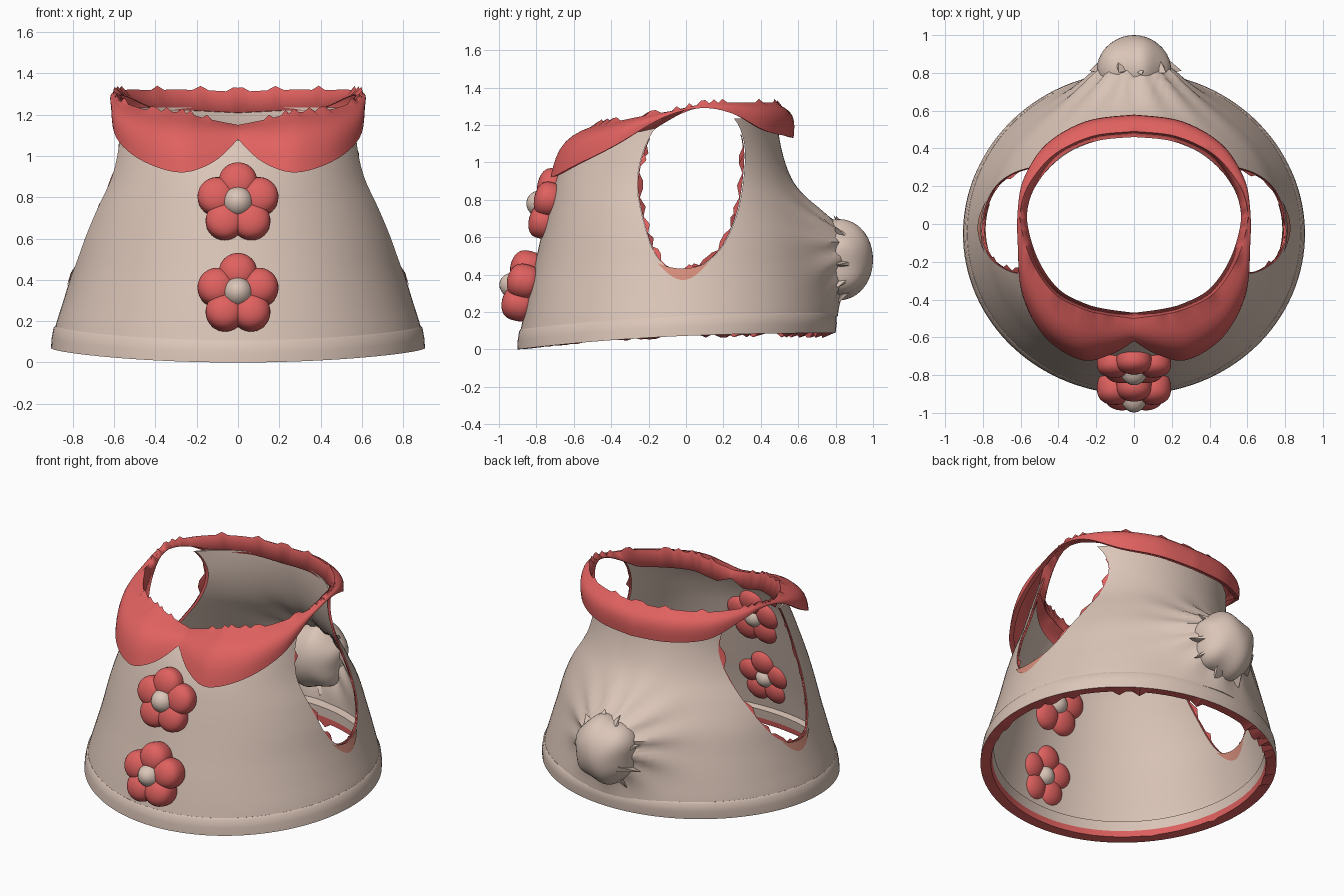
import bpy, bmesh, math, random
from math import sin, cos, pi
from mathutils import Vector, Matrix

random.seed(4)
cube = bpy.data.objects.get("Cube")
if cube:
    bpy.data.objects.remove(cube)


def material(name, rgb):
    m = bpy.data.materials.new(name)
    m.use_nodes = True
    m.diffuse_color = (*rgb, 1)
    m.node_tree.nodes["Principled BSDF"].inputs["Base Color"].default_value = (*rgb, 1)
    return m


BEIGE = material("beige cloth", (0.71, 0.56, 0.48))
CORAL = material("coral cloth", (0.74, 0.12, 0.115))
FADED = material("faded coral", (0.68, 0.27, 0.20))


def finish(name, bm, mats, angle=50):
    bmesh.ops.recalc_face_normals(bm, faces=bm.faces)
    me = bpy.data.meshes.new(name)
    bm.to_mesh(me)
    bm.free()
    ob = bpy.data.objects.new(name, me)
    bpy.context.collection.objects.link(ob)
    for m in mats:
        me.materials.append(m)
    bpy.ops.object.select_all(action="DESELECT")
    bpy.context.view_layer.objects.active = ob
    ob.select_set(True)
    bpy.ops.object.shade_smooth_by_angle(angle=math.radians(angle))
    return ob


def spline(keys, t):
    """Smooth curve through equally spaced keys, t counted in keys."""
    n = len(keys) - 1
    i = max(0, min(int(t), n - 1))
    f = t - i
    a, b, c, d = (Vector(keys[max(0, min(n, k))]) for k in range(i - 1, i + 3))
    return b + 0.5 * f * (c - a + f * (2 * a - 5 * b + 4 * c - d + f * (3 * (b - c) + d - a)))


def loft(rings, close_u=True, close_v=False):
    """Skin a list of point rings; returns the bmesh and faces by strip."""
    bm = bmesh.new()
    vs = [[bm.verts.new(p) for p in r] for r in rings]
    strips = []
    n = len(vs[0])
    for j in range(len(vs) if close_v else len(vs) - 1):
        a, b = vs[j], vs[(j + 1) % len(vs)]
        strips.append([bm.faces.new((a[i], a[(i + 1) % n], b[(i + 1) % n], b[i]))
                       for i in range(n if close_u else n - 1)])
    return bm, strips


# Body profile: half width, front y, back y at even heights
STEP = 0.15
PROFILE = [(.910, -.90, .79), (.89, -.875, .80), (.845, -.845, .78), (.80, -.81, .745),
           (.76, -.775, .70), (.705, -.74, .63), (.64, -.70, .56), (.605, -.63, .515),
           (.595, -.52, .49), (.595, -.47, .49)]


def surf(a, z, off=0.0):
    rx, yf, yb = spline(PROFILE, z / STEP)
    return Vector(((rx + off) * sin(a), (yf + yb) / 2 - ((yb - yf) / 2 + off) * cos(a), z))


def side_point(side, y, z, off):
    """Point on the body's left (1) or right (-1) flank at a given y and z."""
    _, yf, yb = spline(PROFILE, z / STEP)
    p = surf(math.acos((yf + yb - 2 * y) / (yb - yf)), z, off)
    return Vector((p.x * side, p.y, p.z))


def hem_z(a):
    return 0.087 * (1 - ((1 + cos(a)) / 2) ** 2.4)


def body_top(a):
    b = min(a, 2 * pi - a, 2 * pi / 3)
    return 1.075 + 0.08 * (1 - cos(1.5 * b))


COLS, ROWS = 128, 40
ANGLES = [2 * pi * i / COLS for i in range(COLS)]


# Body, pulled out and creased around the tail
def body_point(a, t):
    low = hem_z(a) + 0.09
    p = surf(a, low + (body_top(a) - low) * t)
    if cos(a) < 0:
        dx, dz = p.x / 0.27, (p.z - 0.55) / 0.22
        fold = 1 + 0.2 * sin(11 * math.atan2(dz, dx)) * min(1, math.hypot(dx, dz))
        p.y += 0.19 * fold * math.exp(-dx * dx - dz * dz)
    return p


bm, _ = loft([[body_point(a, j / ROWS) for a in ANGLES] for j in range(ROWS + 1)])
body = finish("body", bm, [BEIGE])
mod = body.modifiers.new("thickness", "SOLIDIFY")
mod.thickness, mod.offset = 0.015, -1

# Arm holes cut straight through both sides, leaving coral cut edges
HOLE = [(-.01, .43), (.1, .46), (.2, .56), (.28, .75), (.315, 1.0), (.3, 1.15), (.24, 1.25),
        (.13, 1.29), (0, 1.27), (-.1, 1.24), (-.18, 1.16), (-.24, 1.02), (-.26, .86),
        (-.22, .66), (-.17, .52), (-.1, .44)]
loop = HOLE[-1:] + HOLE + HOLE[:2]
outline = [spline(loop, 1 + k / 4) for k in range(4 * len(HOLE))]
bm, _ = loft([[(x, p[0], p[1]) for p in outline] for x in (-1.2, 1.2)])
bmesh.ops.holes_fill(bm, edges=bm.edges, sides=0)
cutter = finish("arm_hole_cutter", bm, [CORAL])
cutter.hide_render = True
cut = body.modifiers.new("arm holes", "BOOLEAN")
cut.object, cut.operation, cut.solver = cutter, "DIFFERENCE", "EXACT"
cut.material_mode = "TRANSFER"
bpy.ops.object.select_all(action="DESELECT")
bpy.context.view_layer.objects.active = body
body.select_set(True)
for m in list(body.modifiers):
    bpy.ops.object.modifier_apply(modifier=m.name)
bpy.data.objects.remove(cutter)
bpy.ops.object.shade_smooth_by_angle(angle=math.radians(40))

for side, word in ((1, "left"), (-1, "right")):
    # Facing patches under the arm holes, outside and inside
    for off, place in ((0.005, "outer"), (-0.02, "inner")):
        top, low = [], []
        for k in range(17):
            y = -0.15 + 0.27 * k / 16
            zt = 0.432 + 1.8 * (y + 0.02) ** 2
            top.append(side_point(side, y, zt, off))
            low.append(side_point(side, y, zt - 0.06 * sin(pi * k / 16) - 0.001, off))
        finish(f"{word}_{place}_arm_facing", loft([top, low], close_u=False)[0], [FADED])
    # Frayed coral threads along the edges of the arm holes
    edge, fray = [], []
    start = len(outline) * 9 // 16
    for k in range(len(outline)):
        y, z = outline[(start + k) % len(outline)]
        if z < 1.15:
            s = 1 - random.choice((.01, .02, .1))
            edge.append(side_point(side, y, z, -0.006))
            fray.append(side_point(side, 0.03 + (y - 0.03) * s, 0.87 + (z - 0.87) * (1 + s) / 2, -0.006))
    finish(word + "_arm_hole_fray", loft([edge, fray], close_u=False)[0], [CORAL])

# Hem band: beige walls, coral underside and frayed inner fold
section = [(-.06, .10), (.001, .108), (.007, .098), (.006, .05), (.002, 0), (-.06, .004), (-.062, .04)]
rings = []
for off, up in section:
    rings.append([])
    for a in ANGLES:
        p = surf(a, hem_z(a) + up, off)
        if off < 0 and up < 0.02:
            p.z -= random.choice((0, 0, 0.03)) * (1 - cos(a)) / 2
        rings[-1].append(p)
bm, strips = loft(rings, close_v=True)
for f in strips[4] + strips[5]:
    f.material_index = 1
finish("hem", bm, [BEIGE, CORAL], 35)

# Collar: inner edge and outer edge from front to back, mirrored
INNER = [(0, -.5, 1.15), (.15, -.48, 1.18), (.27, -.45, 1.21), (.42, -.37, 1.22),
         (.53, -.22, 1.25), (.59, -.05, 1.28), (.6, .08, 1.31), (.55, .22, 1.32),
         (.42, .37, 1.32), (.22, .465, 1.32), (0, .49, 1.31)]
OUTER = [(0, -.62, 1.08), (.12, -.69, .97), (.28, -.72, .92), (.47, -.6, .98),
         (.59, -.38, 1.09), (.615, -.12, 1.24), (.615, .08, 1.29), (.58, .25, 1.26),
         (.46, .42, 1.17), (.25, .54, 1.14), (0, .575, 1.13)]


def collar_section(t):
    i, o = spline(INNER, t), spline(OUTER, t)
    drop = i.z - o.z
    out = Vector((o.x, o.y, 0)).normalized()
    fray = Vector((0, 0, random.choice((0, 0, 0.02))))
    pts = [Vector((i.x * 0.94, i.y * 0.94, i.z - min(0.1, 0.6 * drop))), i + fray]
    for k in range(1, 9):
        s = k / 8
        pts.append(i.lerp(o, s) + (out + Vector((0, 0, 0.8))) * 0.2 * drop * sin(pi * s))
    pts.append(o - out * 0.03 + Vector((0, 0, 0.006)))
    return pts


half = [collar_section(10 * k / 60) for k in range(61)]
mirrored = [[Vector((-p.x, p.y, p.z)) for p in s] for s in half[-2:0:-1]]
bm, _ = loft(half + mirrored, close_u=False, close_v=True)
collar = finish("collar", bm, [CORAL], 60)
mod = collar.modifiers.new("thickness", "SOLIDIFY")
mod.thickness, mod.offset = 0.008, -1


# Flowers: five puffy petals and a round button, showing through to the inside
def puff(bm, matrix, square):
    """Ball whose sides are flattened along the depth."""
    made = bmesh.ops.create_uvsphere(bm, u_segments=28, v_segments=16, radius=1)["verts"]
    for v in made:
        v.co.y = math.copysign(abs(v.co.y) ** square, v.co.y)
    bmesh.ops.transform(bm, matrix=matrix, verts=made)


for name, y, z, depth in (("upper_flower", -.745, .77, .075), ("lower_flower", -.875, .33, .09)):
    base = Matrix.Translation((0, y, z)) @ Matrix.Rotation(-0.24, 4, "X")
    bm = bmesh.new()
    for k in range(5):
        puff(bm, base @ Matrix.Rotation(2 * pi * k / 5, 4, "Y")
             @ Matrix.Translation((0, 0, .108)) @ Matrix.Diagonal((.094, depth, .093, 1)), 0.7)
    finish(name + "_petals", bm, [CORAL])
    bm = bmesh.new()
    puff(bm, base @ Matrix.Translation((0, -.01, 0))
         @ Matrix.Diagonal((.077, depth + .025, .077, 1)), 0.9)
    finish(name + "_button", bm, [BEIGE])

# Tail: a lumpy ball with a few ragged folds lying around it
bm = bmesh.new()
bmesh.ops.create_icosphere(bm, subdivisions=4, radius=1,
                           matrix=Matrix.Translation((0, .82, .48)) @ Matrix.Diagonal((.2, .18, .21, 1)))
for v in bm.verts:
    v.co.x *= 1 + 0.06 * sin(24 * v.co.z)
    v.co.z += 0.012 * sin(30 * v.co.x)
finish("tail_ball", bm, [BEIGE])

bm = bmesh.new()
for k in range(9):
    a = 2 * pi * k / 9 + random.uniform(-.2, .2)
    aim = Vector((cos(a), random.uniform(-.7, -.2), sin(a)))
    m = Matrix.Translation((.18 * cos(a), .83, .47 + .19 * sin(a))) \
        @ aim.to_track_quat("Z", "Y").to_matrix().to_4x4() @ Matrix.Diagonal((1, .4, 1, 1))
    bmesh.ops.create_cone(bm, segments=6, radius1=.085, radius2=0, depth=.15, matrix=m)
finish("tail_folds", bm, [BEIGE], 30)
